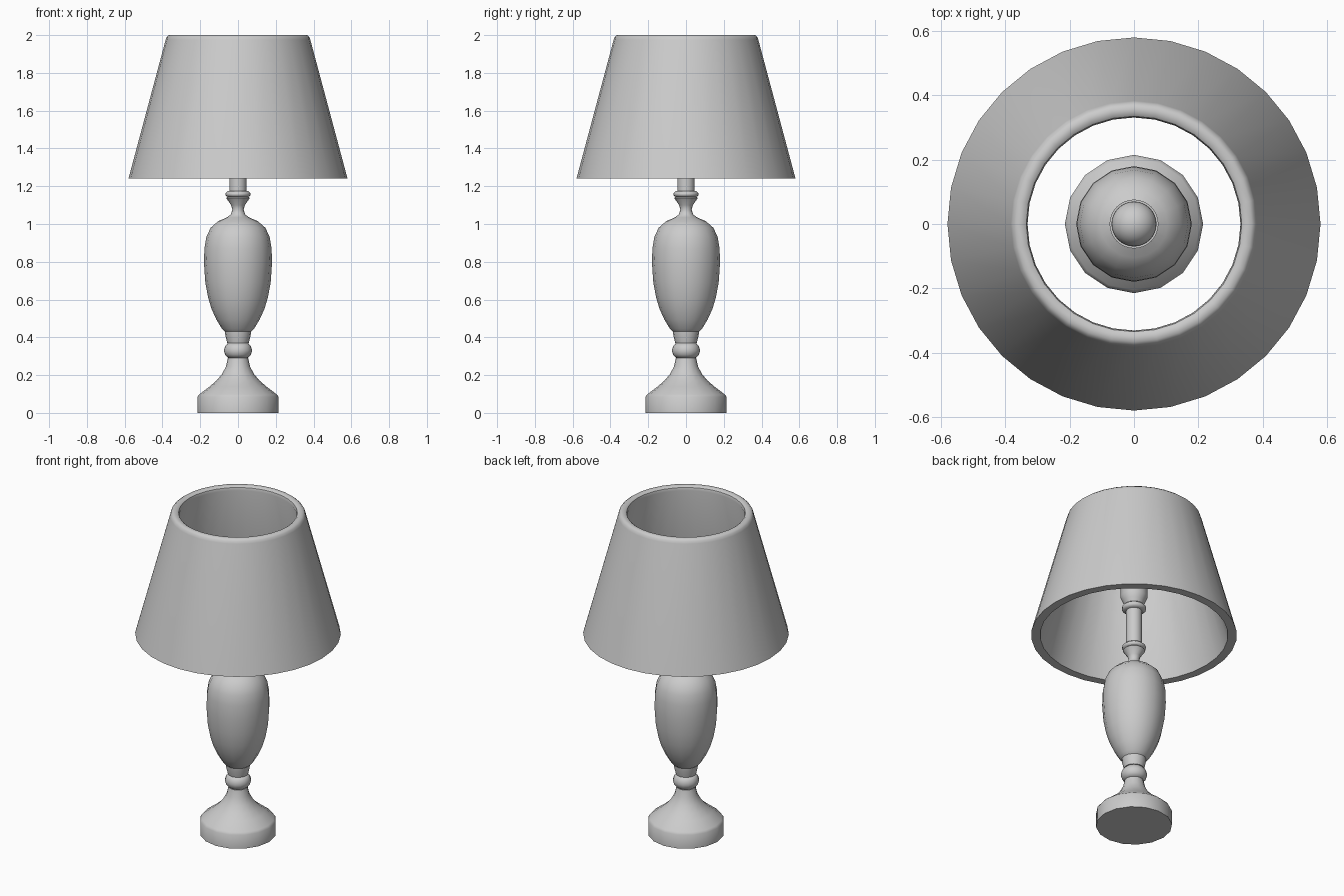
import bpy, bmesh, math


def lathe(name, profile, sides, closed=False, angle=40):
    """Revolve an (r, z) profile around the z axis."""
    bm = bmesh.new()
    verts = [bm.verts.new((r, 0, z)) for r, z in profile]
    edges = [bm.edges.new(p) for p in zip(verts, verts[1:])]
    if closed:
        edges.append(bm.edges.new((verts[-1], verts[0])))
    bmesh.ops.spin(bm, geom=verts + edges, cent=(0, 0, 0), axis=(0, 0, 1),
                   angle=2 * math.pi, steps=sides, use_merge=False)
    bmesh.ops.remove_doubles(bm, verts=bm.verts, dist=1e-4)
    bmesh.ops.recalc_face_normals(bm, faces=bm.faces)
    mesh = bpy.data.meshes.new(name)
    bm.to_mesh(mesh)
    bm.free()
    obj = bpy.data.objects.new(name, mesh)
    bpy.context.collection.objects.link(obj)
    bpy.ops.object.select_all(action='DESELECT')
    obj.select_set(True)
    bpy.context.view_layer.objects.active = obj
    bpy.ops.object.shade_smooth_by_angle(angle=math.radians(angle))
    return obj


# Foot: drum with a sloping shoulder, then a concave flare
lathe("base", [(0, 0), (0.215, 0), (0.215, 0.085), (0.205, 0.098), (0.15, 0.14),
               (0.115, 0.17), (0.085, 0.205), (0.064, 0.245), (0.054, 0.29),
               (0, 0.29)], 16)

# Turned bead between foot and body
lathe("bead", [(0, 0.29), (0.054, 0.292), (0.068, 0.308), (0.075, 0.33),
               (0.068, 0.353), (0.054, 0.369), (0, 0.37)], 16, angle=55)

# Vase-shaped body with its lower and upper necks
lathe("body", [(0, 0.37), (0.057, 0.37), (0.067, 0.41), (0.069, 0.43), (0.085, 0.445),
               (0.115, 0.495), (0.14, 0.55), (0.158, 0.61), (0.173, 0.69),
               (0.18, 0.79), (0.178, 0.87), (0.168, 0.93), (0.145, 0.98),
               (0.105, 1.015), (0.058, 1.035), (0.038, 1.05), (0.03, 1.075),
               (0.036, 1.1), (0.063, 1.138), (0.055, 1.145), (0, 1.145)], 16)

# Collar under the stem
lathe("collar", [(0, 1.143), (0.055, 1.143), (0.067, 1.152), (0.067, 1.163),
                 (0.055, 1.174), (0, 1.174)], 16, angle=55)

# Stem and its upper ring
lathe("stem", [(0, 1.17), (0.045, 1.17), (0.045, 1.41), (0, 1.41)], 16)
lathe("stem_ring", [(0, 1.395), (0.055, 1.395), (0.068, 1.405), (0.068, 1.42),
                    (0.055, 1.432), (0, 1.432)], 16, angle=55)

# Bulb socket
lathe("socket", [(0, 1.43), (0.05, 1.43), (0.062, 1.455), (0.076, 1.485),
                 (0.076, 1.58), (0, 1.58)], 32)

# Bulb: short cylinder with a domed top
dome = [(0.07 * math.cos(i * math.pi / 16), 1.62 + 0.07 * math.sin(i * math.pi / 16))
        for i in range(8)]
lathe("bulb", [(0, 1.575), (0.07, 1.575)] + dome + [(0, 1.69)], 32)

# Tapered shade with a thick wall and rounded top rim
lathe("shade", [(0.58, 1.24), (0.383, 1.975), (0.378, 1.99), (0.366, 2.0), (0.346, 2.0),
                (0.335, 1.992), (0.331, 1.975), (0.53, 1.24)], 32, closed=True)
